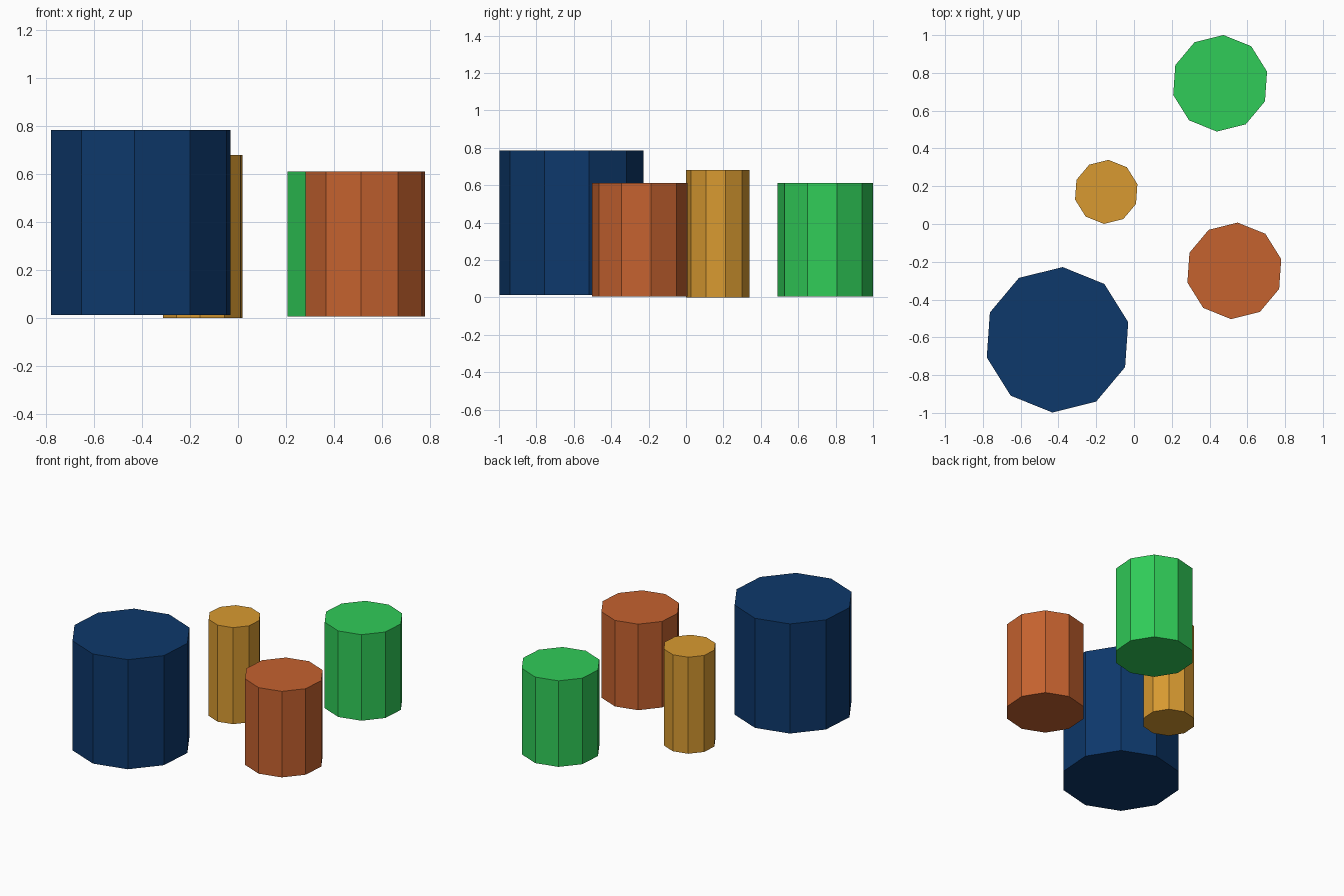
import bpy
import math

if "Cube" in bpy.data.objects:
    bpy.data.objects.remove(bpy.data.objects["Cube"])


def srgb(r, g, b):
    """8-bit sRGB to a linear RGBA tuple."""
    def lin(c):
        c /= 255
        return c / 12.92 if c <= 0.04045 else ((c + 0.055) / 1.055) ** 2.4
    return (lin(r), lin(g), lin(b), 1.0)


SIDES = 10
TURN = math.radians(86)  # direction of a corner, shared by all columns


def column(name, colour_name, colour, x, y, radius, z0, z1):
    """Closed ten-sided upright column with flat faces."""
    bpy.ops.mesh.primitive_cylinder_add(
        vertices=SIDES, radius=radius, depth=z1 - z0,
        location=(x, y, (z0 + z1) / 2),
        # the primitive already has a corner on +y
        rotation=(0, 0, TURN - math.pi / 2))
    obj = bpy.context.object
    obj.name = name
    mat = bpy.data.materials.new(colour_name)
    mat.diffuse_color = colour
    mat.use_nodes = True
    mat.node_tree.nodes["Principled BSDF"].inputs["Base Color"].default_value = mat.diffuse_color
    obj.data.materials.append(mat)


# Four free-standing columns
column("large_column", "navy blue", srgb(13, 56, 107), -0.405, -0.613, 0.386, 0.013, 0.785)
column("slim_column", "ochre", srgb(216, 154, 49), -0.147, 0.17, 0.17, 0.0, 0.68)
column("front_column", "rust orange", srgb(197, 98, 47), 0.531, -0.248, 0.256, 0.006, 0.612)
column("back_column", "green", srgb(48, 204, 88), 0.456, 0.745, 0.256, 0.006, 0.612)
